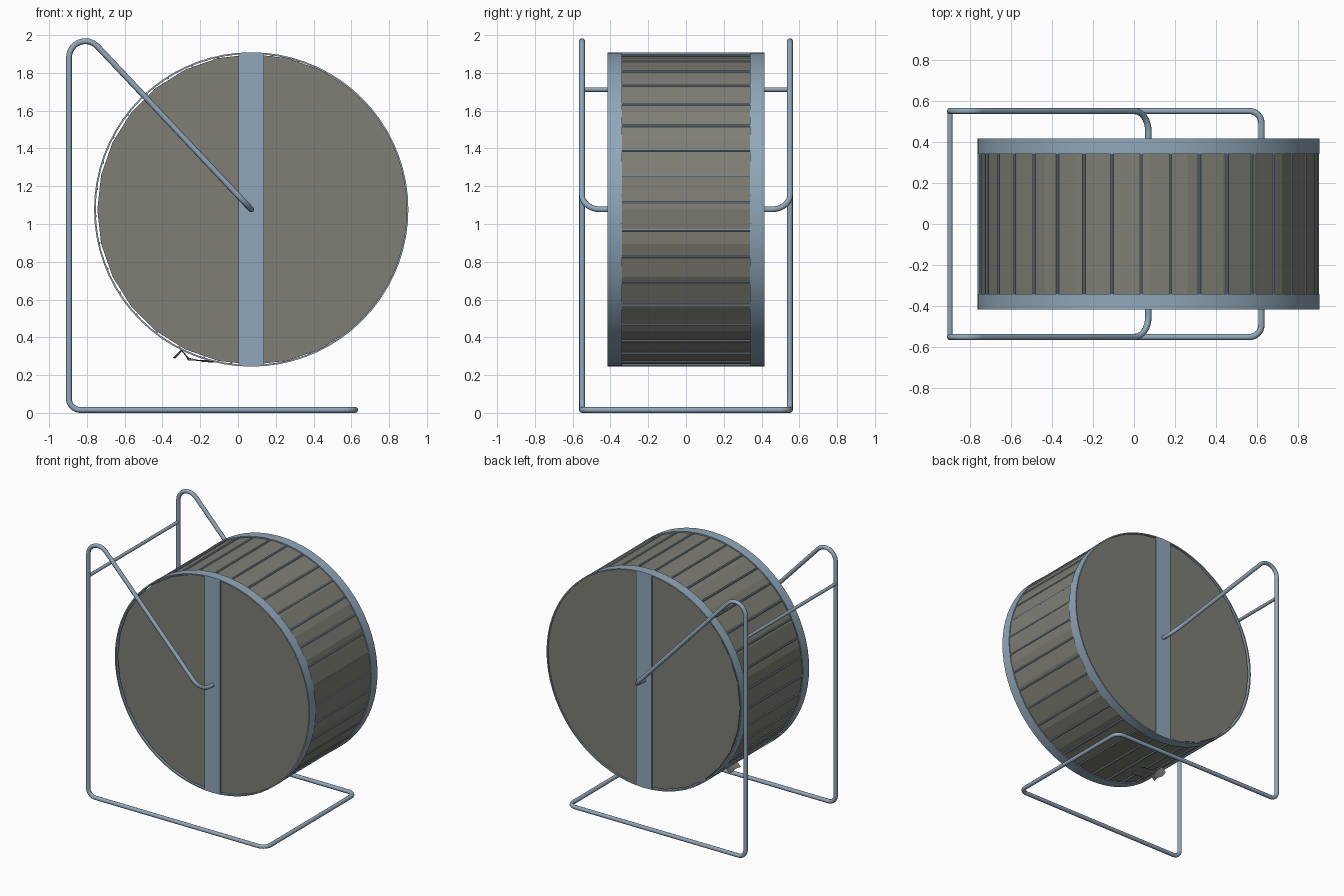
import bpy, bmesh, math, random
from mathutils import Vector, Matrix

if "Cube" in bpy.data.objects:
    bpy.data.objects.remove(bpy.data.objects["Cube"])

random.seed(3)
CX, CZ, R = 0.07, 1.077, 0.832


def material(name, rgb):
    m = bpy.data.materials.new(name)
    m.diffuse_color = (*rgb, 1)
    m.use_nodes = True
    m.node_tree.nodes["Principled BSDF"].inputs["Base Color"].default_value = m.diffuse_color
    return m


steel = material("blue_steel", (0.28, 0.39, 0.49))
cloth = material("warm_grey_cloth", (0.21, 0.21, 0.178))


def finish(name, bm, mat, smooth=False):
    bmesh.ops.recalc_face_normals(bm, faces=bm.faces)
    me = bpy.data.meshes.new(name)
    bm.to_mesh(me)
    bm.free()
    for p in me.polygons:
        p.use_smooth = smooth
    me.materials.append(mat)
    ob = bpy.data.objects.new(name, me)
    bpy.context.collection.objects.link(ob)
    if smooth:
        bpy.ops.object.select_all(action='DESELECT')
        ob.select_set(True)
        bpy.context.view_layer.objects.active = ob
        bpy.ops.object.shade_smooth_by_angle(angle=math.radians(35))
    return ob


def tube(name, pts, radius):
    cu = bpy.data.curves.new(name, 'CURVE')
    cu.dimensions = '3D'
    cu.bevel_depth = radius
    cu.bevel_resolution = 3
    cu.use_fill_caps = True
    sp = cu.splines.new('POLY')
    sp.points.add(len(pts) - 1)
    for p, co in zip(sp.points, pts):
        p.co = (*co, 1)
    sp.use_smooth = True
    cu.materials.append(steel)
    ob = bpy.data.objects.new(name, cu)
    bpy.context.collection.objects.link(ob)


def rounded(corners, steps=8):
    """Path through (point, bend radius) pairs with true circular bends."""
    pts = [Vector(p) for p, _ in corners]
    out = [pts[0]]
    for i in range(1, len(pts) - 1):
        v, r = pts[i], corners[i][1]
        a, b = (pts[i - 1] - v).normalized(), (pts[i + 1] - v).normalized()
        half = a.angle(b) / 2
        centre = v + (a + b).normalized() * r / math.sin(half)
        s = v + a * r / math.tan(half) - centre
        axis = a.cross(b)
        sweep = -(math.pi - 2 * half)
        for k in range(steps + 1):
            out.append(centre + Matrix.Rotation(sweep * k / steps, 3, axis) @ s)
    return out + [pts[-1]]


# Stand: one bent tube from axle to axle
Y, BX, FX, BZ = 0.55, -0.895, 0.62, 0.0155


def half_stand(s):
    apex = (BX, s * Y, CZ + 1.076 * (CX - BX) - 0.015)
    return [((CX, s * 0.40, CZ), 0), ((CX, s * Y, CZ), 0.10), (apex, 0.087),
            ((BX, s * Y, BZ), 0.06), ((FX, s * Y, BZ), 0.06)]


tube("stand_frame", rounded(half_stand(-1) + half_stand(1)[::-1]), 0.0155)
tube("stand_crossbar", [(BX, -Y, 1.712), (BX, Y, 1.712)], 0.0125)

# Cloth drum with closed faceted sides
to_y = Matrix.Translation((CX + 0.007, 0, CZ)) @ Matrix.Rotation(math.pi / 2, 4, 'X')
bm = bmesh.new()
bmesh.ops.create_cone(bm, cap_ends=True, segments=28, radius1=0.822,
                      radius2=0.822, depth=0.81, matrix=to_y)
finish("cloth_drum", bm, cloth)

for s, side in ((-1, "front"), (1, "back")):
    # Thin hoop around each side
    bm = bmesh.new()
    rings = []
    N = 72
    for r, y in ((R, 0.34), (R, 0.415), (R - 0.009, 0.415), (R - 0.009, 0.34)):
        rings.append([bm.verts.new((CX + r * math.cos(2 * math.pi * i / N), s * y,
                                    CZ + r * math.sin(2 * math.pi * i / N)))
                      for i in range(N)])
    for k in range(4):
        a, b = rings[k], rings[(k + 1) % 4]
        for i in range(N):
            j = (i + 1) % N
            bm.faces.new((a[i], a[j], b[j], b[i]))
    finish(side + "_hoop", bm, steel, True)

    # Vertical strap carrying the axle
    bm = bmesh.new()
    bmesh.ops.create_cube(bm, size=1, matrix=Matrix.Translation((CX, s * 0.409, CZ))
                          @ Matrix.Diagonal((0.135, 0.012, 1.652, 1)))
    finish(side + "_strap", bm, steel)

# Rungs
bm = bmesh.new()
for i in range(36):
    a = math.radians(2.4 + 10 * i)
    m = Matrix.Translation((CX + 0.824 * math.cos(a), 0, CZ + 0.824 * math.sin(a)))
    bmesh.ops.create_cone(bm, cap_ends=True, segments=8, radius1=0.007, radius2=0.007,
                          depth=0.74, matrix=m @ Matrix.Rotation(math.pi / 2, 4, 'X'))
finish("rungs", bm, steel, True)

# Small crumpled flap of cloth under the drum
bm = bmesh.new()
profile = [(-0.34, 0.29), (-0.30, 0.33), (-0.26, 0.285), (-0.19, 0.275), (-0.12, 0.272)]
rows = [[bm.verts.new((x + random.uniform(-0.01, 0.01), y, z + random.uniform(-0.008, 0.008)))
         for x, z in profile] for y in (-0.18, -0.13, -0.08, -0.04)]
for a, b in zip(rows, rows[1:]):
    for i in range(len(profile) - 1):
        bm.faces.new((a[i], a[i + 1], b[i + 1], b[i]))
bmesh.ops.triangulate(bm, faces=bm.faces)
finish("crumpled_flap", bm, cloth)
